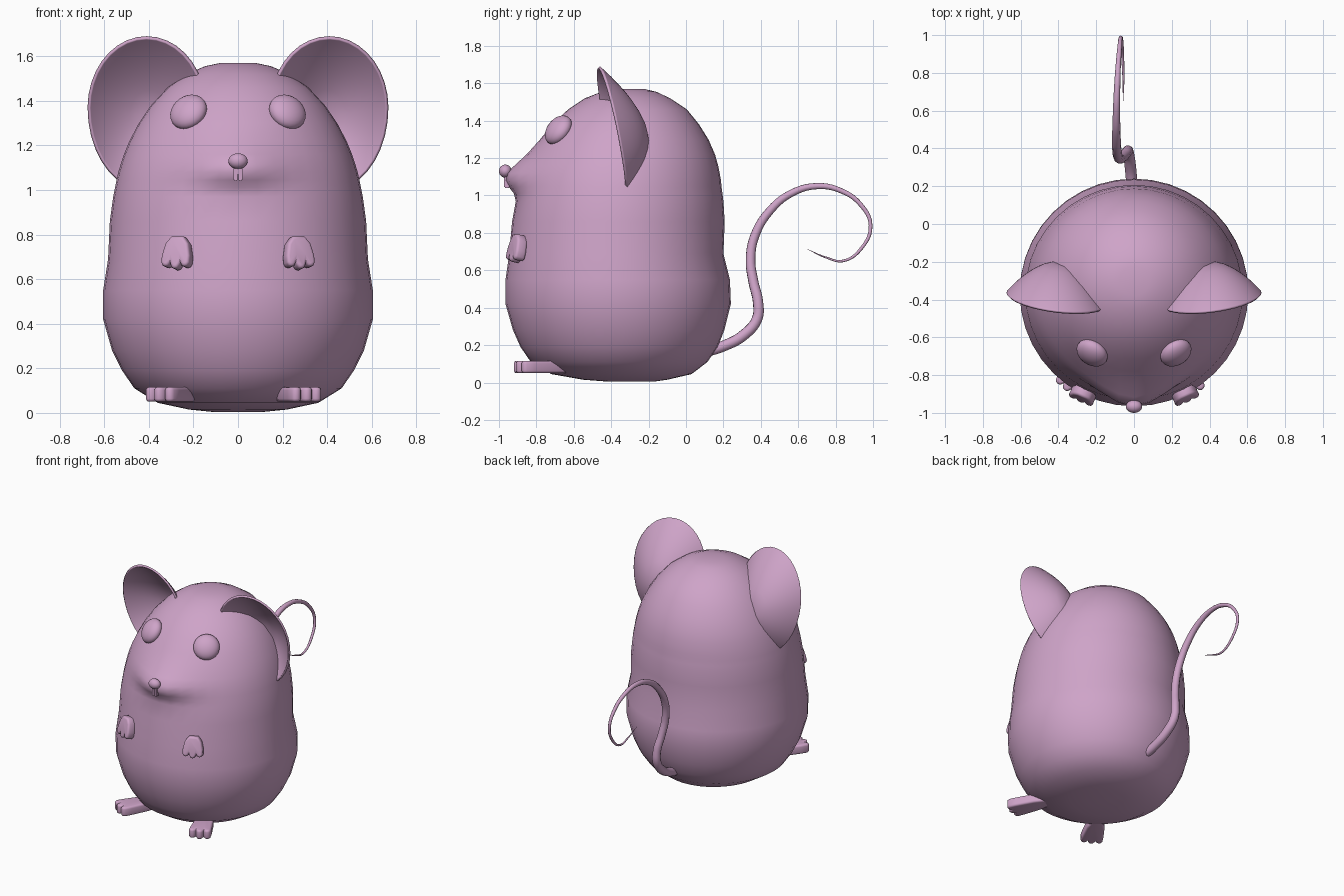
import bpy, bmesh, math
from mathutils import Matrix, Vector

if "Cube" in bpy.data.objects:
    bpy.data.objects.remove(bpy.data.objects["Cube"])

mauve = bpy.data.materials.new("mauve")
mauve.diffuse_color = (.62, .37, .58, 1)
mauve.use_nodes = True
mauve.node_tree.nodes["Principled BSDF"].inputs["Base Color"].default_value = mauve.diffuse_color


def finish(bm, name, angle=None):
    bmesh.ops.recalc_face_normals(bm, faces=bm.faces)
    me = bpy.data.meshes.new(name)
    bm.to_mesh(me)
    bm.free()
    me.materials.append(mauve)
    ob = bpy.data.objects.new(name, me)
    bpy.context.collection.objects.link(ob)
    for p in me.polygons:
        p.use_smooth = True
    if angle:
        bpy.ops.object.select_all(action='DESELECT')
        bpy.context.view_layer.objects.active = ob
        ob.select_set(True)
        bpy.ops.object.shade_smooth_by_angle(angle=math.radians(angle))
    return ob


def bridge(bm, a, b):
    n = len(a)
    for i in range(n):
        bm.faces.new((a[i], a[(i + 1) % n], b[(i + 1) % n], b[i]))


# Body: lofted rings of (z, half width, front y, back y, snout push)
rings = [(0.005, .12, -.42, -.17, 0), (.015, .22, -.55, -.1, 0), (.045, .36, -.72, .03, 0),
         (.11, .465, -.83, .115, 0), (.19, .52, -.885, .17, 0), (.28, .565, -.925, .205, 0),
         (.42, .605, -.965, .24, 0), (.55, .605, -.965, .235, 0), (.69, .583, -.945, .2, 0),
         (.86, .575, -.93, .207, 0), (.97, .56, -.91, .2, 0), (1.01, .552, -.9, .195, .02),
         (1.045, .545, -.892, .19, .055), (1.08, .537, -.882, .187, .085), (1.12, .525, -.87, .18, .09),
         (1.16, .512, -.852, .172, .065), (1.22, .487, -.822, .155, .03), (1.3, .445, -.775, .12, .005),
         (1.38, .39, -.715, .07, 0), (1.46, .315, -.63, .005, 0), (1.52, .23, -.54, -.085, 0),
         (1.555, .15, -.45, -.16, 0), (1.57, .08, -.38, -.225, 0)]
N = 40
bm = bmesh.new()
loops = []
for z, hw, yf, yb, push in rings:
    cy, ry = (yf + yb) / 2, (yb - yf) / 2
    row = []
    for i in range(N):
        a = math.tau * i / N
        x, y = hw * math.sin(a), cy - ry * math.cos(a)
        if y < cy:
            y -= push * math.exp(-(x / .19) ** 2)
        row.append(bm.verts.new((x, y, z)))
    if loops:
        bridge(bm, loops[-1], row)
    loops.append(row)
bm.faces.new(loops[0])
bm.faces.new(loops[-1])
finish(bm, "body")


# Rounded blobs: eyes and nose
def blob(name, loc, radii, normal=(0, 0, 1)):
    bm = bmesh.new()
    m = (Matrix.Translation(loc) @ Vector(normal).to_track_quat('Z', 'Y').to_matrix().to_4x4()
         @ Matrix.Diagonal((*radii, 1)))
    bmesh.ops.create_uvsphere(bm, u_segments=24, v_segments=14, radius=1, matrix=m)
    return finish(bm, name)


blob("nose", (0, -.966, 1.13), (.043, .034, .035))
for s, side in ((1, "right"), (-1, "left")):
    blob("eye_" + side, (s * .222, -.682, 1.35), (.088, .088, .052), (s * .42, -.68, .55))

    # Front teeth
    bm = bmesh.new()
    bmesh.ops.create_cube(bm, size=1, matrix=Matrix.Translation((s * .0105, -.958, 1.07))
                          @ Matrix.Diagonal((.018, .03, .06, 1)))
    bmesh.ops.bevel(bm, geom=bm.edges[:], offset=.004, segments=2, affect='EDGES')
    finish(bm, "tooth_" + side, 30)

    # Ear: bowl open to the front, its inner part sunk in the head
    bm = bmesh.new()
    apex, prev = (.39, 1.33), None
    for k in range(9):
        t = math.cos(math.pi / 2 * k / 9)
        row = []
        for i in range(36):
            a = math.tau * i / 36
            rx = .41 + .26 * math.cos(a)
            rz = 1.37 + (.315 if math.sin(a) > 0 else .37) * math.sin(a)
            x, z = apex[0] + (rx - apex[0]) * t, apex[1] + (rz - apex[1]) * t
            y = -.335 - .205 * (z - 1.05) + .12 * (x - .41) + .185 * (1 - t ** 1.8)
            row.append(bm.verts.new((s * x, y, z)))
        if prev:
            bridge(bm, prev, row)
        prev = row
    bm.faces.new(prev)
    ear = finish(bm, "ear_" + side)
    sol = ear.modifiers.new("thickness", 'SOLIDIFY')
    sol.thickness = .014
    sol.offset = 0


# Paws and feet: toed outline (toes toward -y), extruded and rounded
def paw(name, outline, thick, loc, tilt, turn, mirror):
    bm = bmesh.new()
    f = bm.faces.new([bm.verts.new((x, y, -thick / 2)) for x, y in outline])
    ext = bmesh.ops.extrude_face_region(bm, geom=[f])
    bmesh.ops.translate(bm, vec=(0, 0, thick),
                        verts=[v for v in ext['geom'] if isinstance(v, bmesh.types.BMVert)])
    bmesh.ops.recalc_face_normals(bm, faces=bm.faces)
    rim = [e for e in bm.edges if abs(e.verts[0].co.z - e.verts[1].co.z) < 1e-5]
    bmesh.ops.bevel(bm, geom=rim, offset=.014, segments=3, profile=.5, affect='EDGES')
    m = (Matrix.Diagonal((mirror, 1, 1, 1)) @ Matrix.Translation(loc)
         @ Matrix.Rotation(math.radians(turn), 4, 'Z') @ Matrix.Rotation(math.radians(tilt), 4, 'X'))
    bmesh.ops.transform(bm, matrix=m, verts=bm.verts)
    finish(bm, name, 60)


def toed(width, toe_y, wrist):
    pts = list(wrist)
    for k in (1, 0, -1):                       # three rounded toes
        cx, r = k * width / 3, width / 6
        for a in (-10, -50, -90, -130, -170):
            a = math.radians(a)
            pts.append((cx + r * .95 * math.cos(a), toe_y + (.004 if k else -.006) + r * math.sin(a)))
    return pts


hand = toed(.14, -.047, [(-.068, -.015), (-.055, .04), (-.03, .072), (.03, .072), (.055, .04), (.068, -.015)])
foot = toed(.15, -.076, [(-.072, -.03), (-.06, .1), (-.035, .19), (.035, .19), (.06, .1), (.072, -.03)])
for s, side in ((1, "right"), (-1, "left")):
    paw("paw_" + side, hand, .06, (.27, -.903, .717), 77, 24, s)
paw("foot_right", foot, .066, (.275, -.81, .083), 0, 24, 1)
paw("foot_left", foot, .066, (.31, -.79, .083), 0, 31, -1)

# Tail: tapered curl of (x, y, z, radius)
path = [(0, .08, .16, .032), (-.01, .2, .195, .03), (-.02, .31, .255, .03), (-.03, .38, .34, .029),
        (-.035, .385, .43, .028), (-.055, .36, .54, .027), (-.075, .345, .66, .026), (-.088, .37, .79, .025),
        (-.093, .45, .92, .023), (-.093, .56, 1.01, .02), (-.09, .7, 1.05, .017), (-.084, .83, 1.025, .014),
        (-.076, .935, .95, .012), (-.07, .987, .84, .01), (-.063, .94, .72, .009), (-.058, .84, .65, .007),
        (-.056, .75, .668, .005), (-.058, .65, .712, .001)]
cu = bpy.data.curves.new("tail", 'CURVE')
cu.dimensions = '3D'
cu.bevel_depth = 1
cu.bevel_resolution = 3
cu.resolution_u = 5
cu.use_fill_caps = True
cu.materials.append(mauve)
sp = cu.splines.new('BEZIER')
sp.bezier_points.add(len(path) - 1)
for p, (x, y, z, r) in zip(sp.bezier_points, path):
    p.co = (x, y, z)
    p.radius = r
    p.handle_left_type = p.handle_right_type = 'AUTO'
bpy.context.collection.objects.link(bpy.data.objects.new("tail", cu))
